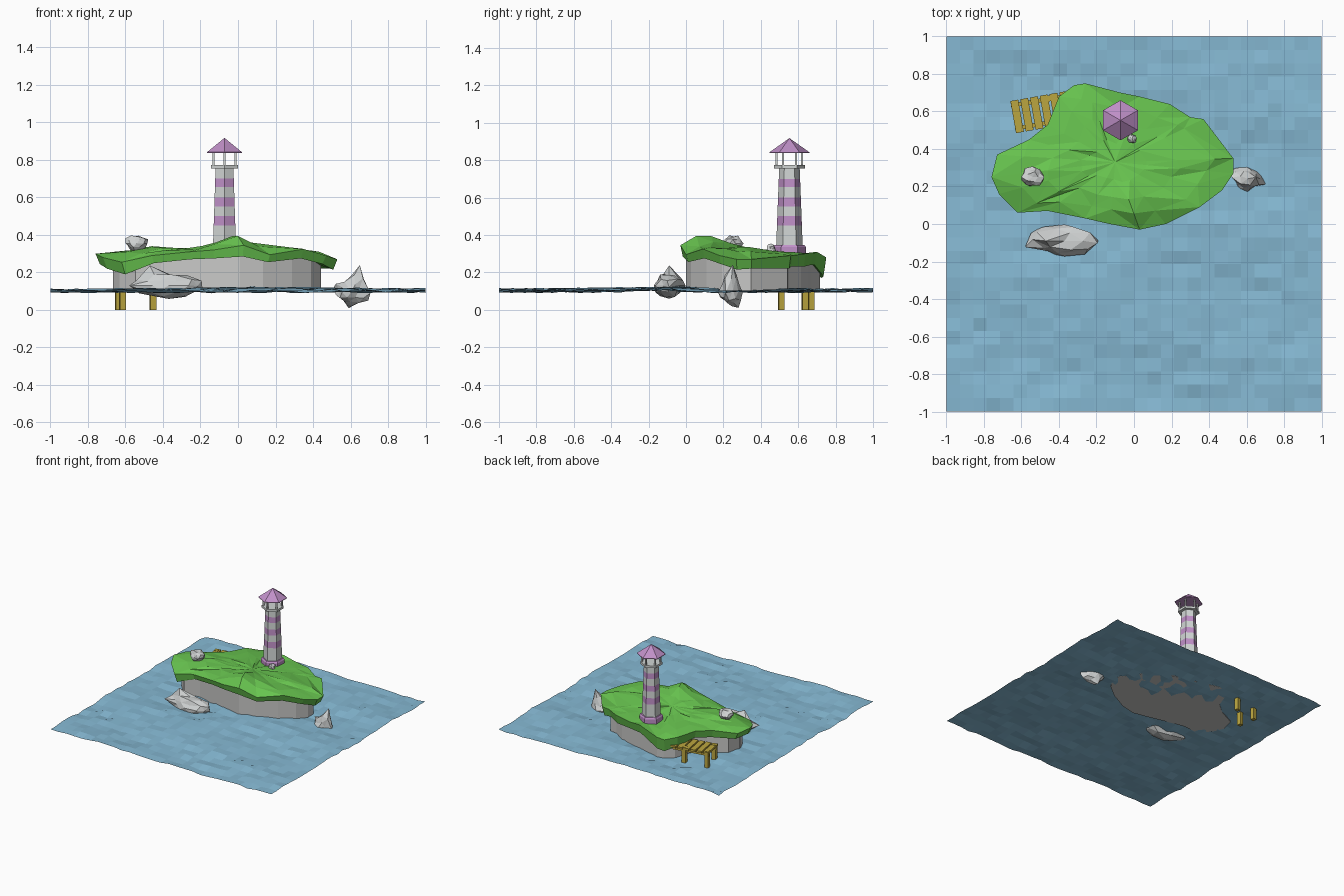
import bpy, bmesh, math, random
from mathutils import Vector, Matrix, noise

if "Cube" in bpy.data.objects:
    bpy.data.objects.remove(bpy.data.objects["Cube"])

random.seed(4)


def mat(name, rgb):
    m = bpy.data.materials.new(name)
    m.diffuse_color = (*rgb, 1)
    m.use_nodes = True
    m.node_tree.nodes["Principled BSDF"].inputs["Base Color"].default_value = m.diffuse_color
    return m


SEA = mat("sea blue", (0.24, 0.49, 0.66))
GRASS = mat("grass green", (0.14, 0.56, 0.08))
CLIFF = mat("cliff grey", (0.58, 0.58, 0.57))
STONE = mat("boulder grey", (0.62, 0.64, 0.64))
WHITE = mat("tower grey", (0.64, 0.67, 0.66))
PURPLE = mat("tower purple", (0.53, 0.28, 0.58))
WOOD = mat("dock wood", (0.50, 0.38, 0.05))


def finish(name, bm, mats, recalc=True):
    if recalc:
        bmesh.ops.recalc_face_normals(bm, faces=bm.faces)
    me = bpy.data.meshes.new(name)
    bm.to_mesh(me)
    bm.free()
    for m in mats:
        me.materials.append(m)
    ob = bpy.data.objects.new(name, me)
    bpy.context.collection.objects.link(ob)
    return ob


def bridge(bm, a, b, tri=False, index=0):
    n = len(a)
    for i in range(n):
        j = (i + 1) % n
        if not tri:
            bm.faces.new((a[i], a[j], b[j], b[i])).material_index = index
        elif i % 2:
            bm.faces.new((a[i], a[j], b[j]))
            bm.faces.new((a[i], b[j], b[i]))
        else:
            bm.faces.new((a[i], a[j], b[i]))
            bm.faces.new((a[j], b[j], b[i]))


def bump(x, y, cx, cy, sx, sy):
    return math.exp(-0.5 * (((x - cx) / sx) ** 2 + ((y - cy) / sy) ** 2))


# choppy sea sheet
bm = bmesh.new()
N = 28
grid = []
for j in range(N + 1):
    row = []
    for i in range(N + 1):
        x, y = -1 + 2 * i / N, -1 + 2 * j / N
        z = 0.103 + 0.006 * math.sin(9 * y + 3 * x) + random.uniform(-0.008, 0.008)
        z += 0.018 * bump(x, y, 0.05, -0.15, 0.3, 0.22)
        row.append(bm.verts.new((x, y, z)))
    grid.append(row)
for j in range(N):
    for i in range(N):
        bm.faces.new((grid[j][i], grid[j][i + 1], grid[j + 1][i + 1], grid[j + 1][i]))
finish("sea", bm, [SEA], recalc=False)

# island rim: x, y, top height, lower lip height
RIM = [(.53, .27, .27, .215), (.53, .35, .27, .22), (.37, .56, .29, .22), (.30, .57, .29, .23),
       (.19, .64, .30, .23), (.03, .68, .30, .24), (-.07, .70, .31, .24), (-.26, .75, .28, .18),
       (-.32, .74, .27, .17), (-.40, .68, .29, .21), (-.46, .53, .30, .24), (-.56, .45, .30, .24),
       (-.73, .37, .29, .24), (-.76, .25, .30, .245), (-.72, .16, .28, .22), (-.62, .06, .255, .19),
       (-.46, .07, .29, .25), (-.26, .03, .31, .27), (-.13, .0, .32, .275), (.03, -.03, .345, .285),
       (.17, .0, .295, .255), (.35, .09, .325, .275), (.47, .18, .29, .245)]
CX, CY = -0.10, 0.33


def about(x, y, sx, sy):
    return CX + (x - CX) * sx, CY + (y - CY) * sy


def ground(x, y):
    return (0.305 + 0.115 * bump(x, y, -.02, .05, .11, .10) + 0.055 * bump(x, y, .33, .25, .09, .16)
            + 0.04 * bump(x, y, -.5, .25, .14, .14) + 0.03 * bump(x, y, -.05, .28, .16, .1))


# grass slab with an undercut lip
bm = bmesh.new()
under = [bm.verts.new((*about(x, y, .82, .82), b + .03)) for x, y, t, b in RIM]
lip = [bm.verts.new((*about(x, y, .965, .965), b)) for x, y, t, b in RIM]
rim = [bm.verts.new((x, y, t)) for x, y, t, b in RIM]
bm.faces.new(under)
bridge(bm, under, lip)
bridge(bm, lip, rim)
last = rim
for s in (.8, .55, .28):
    ring = []
    for x, y, t, b in RIM:
        k = s * random.uniform(.94, 1.06)
        px, py = about(x, y, k, k)
        w = s ** 4
        z = ground(px, py) * (1 - w) + t * w + random.uniform(-.008, .008)
        ring.append(bm.verts.new((px, py, z)))
    bridge(bm, last, ring, tri=True)
    last = ring
mid = bm.verts.new((CX, CY, ground(CX, CY)))
for i in range(len(last)):
    bm.faces.new((last[i], last[(i + 1) % len(last)], mid))
finish("grass_top", bm, [GRASS])

# cliff under the grass
bm = bmesh.new()
low = [bm.verts.new((*about(x, y, .86, .92), .10)) for x, y, t, b in RIM]
high = [bm.verts.new((*about(x, y, .86, .92), b + .025)) for x, y, t, b in RIM]
bridge(bm, low, high)
bm.faces.new(low)
bm.faces.new(high)
finish("cliff", bm, [CLIFF])


# boulders: lumpy icospheres, with a few points pulled out
def rock(name, centre, size, seed, pulls=()):
    bm = bmesh.new()
    bmesh.ops.create_icosphere(bm, subdivisions=2, radius=1)
    for v in bm.verts:
        d = v.co.normalized()
        k = 1 + 0.4 * noise.noise(d * 1.6 + Vector((seed * 7.3, seed, 0)))
        v.co = Vector(centre) + Vector(a * b * k for a, b in zip(d, size))
    for p in pulls:
        p = Vector(p)
        near = min(bm.verts, key=lambda v: (v.co - p).length)
        start = near.co.copy()
        for v in bm.verts:
            f = max(0, 1 - (v.co - start).length / .07)
            v.co += (p - start) * f
    finish(name, bm, [STONE])


rock("front_boulder", (-.37, -.09, .13), (.175, .085, .06), 1,
     [(-.47, -.09, .237), (-.19, -.09, .12), (-.55, -.05, .12)])
rock("right_boulder", (.605, .235, .095), (.075, .055, .055), 2,
     [(.65, .25, .24), (.59, .28, .01), (.51, .28, .12), (.695, .23, .05)])
rock("hill_boulder", (-.54, .25, .355), (.06, .05, .042), 3)
rock("tower_boulder", (-.01, .455, .325), (.025, .025, .025), 4)


# lighthouse: hexagonal profiles, (radius, z, material of the band above)
TX, TY = -0.072, 0.553


def hexa(name, profile, mats):
    bm = bmesh.new()
    rings = []
    for r, z, m in profile:
        rings.append([bm.verts.new((TX + r * math.cos(a), TY + r * math.sin(a), z))
                      for a in [math.radians(90 + 60 * k) for k in range(6)]])
    for i in range(len(rings) - 1):
        bridge(bm, rings[i], rings[i + 1], index=profile[i][2])
    bm.faces.new(rings[0])
    bm.faces.new(rings[-1])
    bmesh.ops.remove_doubles(bm, verts=bm.verts, dist=1e-5)
    finish(name, bm, mats)


levels = [.28, .45, .50, .553, .60, .655, .70, .757]
hexa("tower", [(.072 - .017 * (z - .31) / .445, z, i % 2) for i, z in enumerate(levels)],
     [WHITE, PURPLE])
hexa("tower_foot", [(.088, .27, 0), (.088, .335, 0), (.08, .347, 0)], [PURPLE])
hexa("gallery", [(.082, .755, 0), (.082, .773, 0)], [WHITE])
hexa("roof", [(.107, .838, 0), (.107, .842, 0), (.001, .917, 0)], [PURPLE])


def box(bm, centre, size, frame=Matrix()):
    m = frame @ Matrix.Translation(centre) @ Matrix.Diagonal((*size, 1))
    bmesh.ops.create_cube(bm, size=1, matrix=m)


# lantern posts under the roof
bm = bmesh.new()
for k in range(6):
    a = math.radians(90 + 60 * k)
    box(bm, (TX + .068 * math.cos(a), TY + .068 * math.sin(a), .807), (.011, .011, .072))
finish("lantern_posts", bm, [WHITE])

# dock: planks on two beams with three posts in the water
frame = Matrix.Translation((-.645, .57, 0)) @ Matrix.Rotation(math.radians(10), 4, 'Z')
bm = bmesh.new()
for i in range(6):
    box(bm, (.022 + .053 * i, 0, .215), (.042, .174, .016), frame)
finish("dock_planks", bm, [WOOD])
bm = bmesh.new()
for v in (-.062, .062):
    box(bm, (.15, v, .198), (.30, .022, .02), frame)
finish("dock_beams", bm, [WOOD])
bm = bmesh.new()
for u, v in ((.018, .065), (.018, -.065), (.205, .065)):
    box(bm, (u, v, .113), (.032, .032, .226), frame)
finish("dock_posts", bm, [WOOD])
